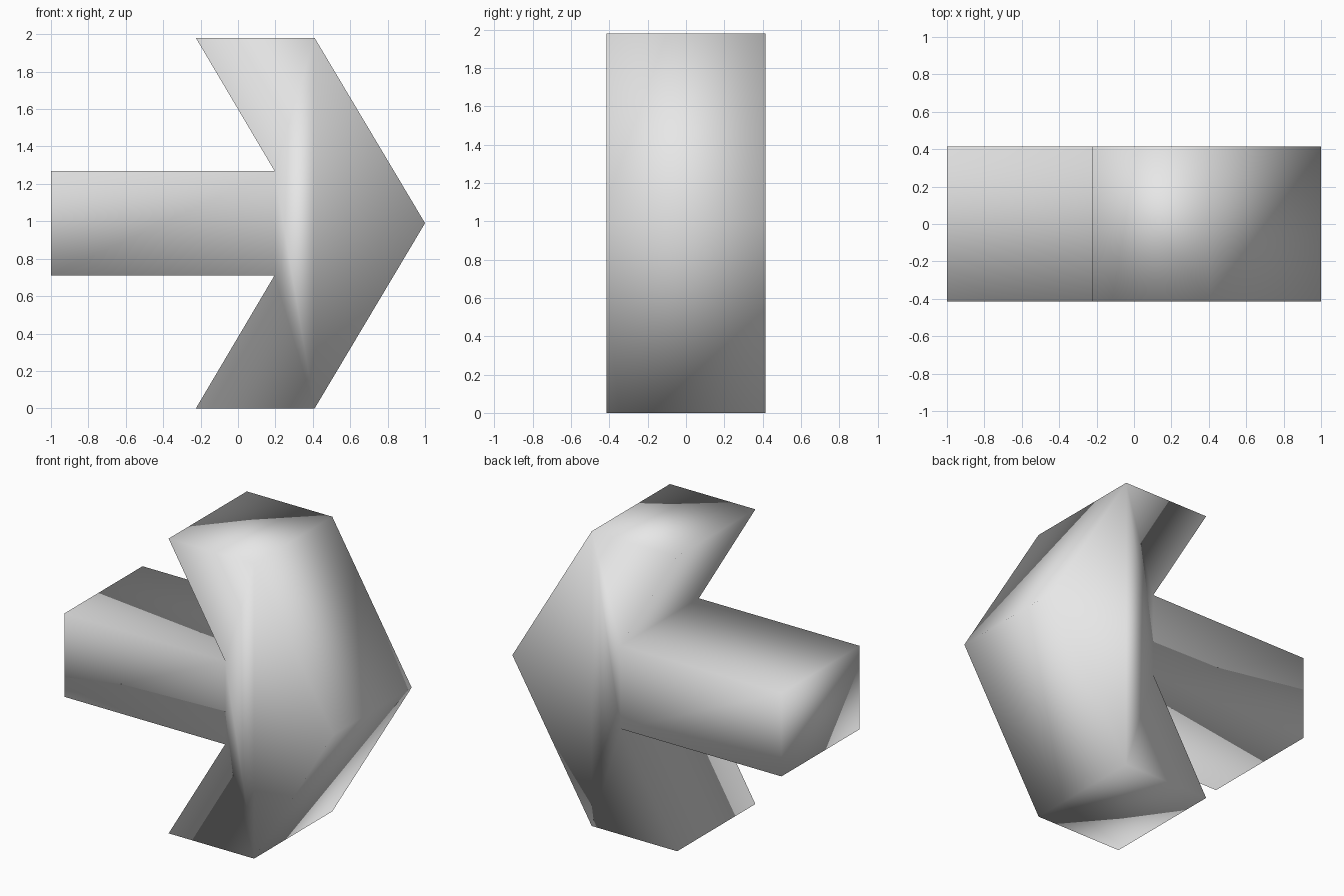
import bpy
import bmesh

cube = bpy.data.objects.get("Cube")
if cube:
    bpy.data.objects.remove(cube, do_unlink=True)

HALF_DEPTH = 0.415
MIDDLE = 0.99

# Plain grey material
grey = bpy.data.materials.new("light_grey")
grey.use_nodes = True
colour = (0.8, 0.8, 0.8, 1)
grey.diffuse_color = colour
grey.node_tree.nodes["Principled BSDF"].inputs["Base Color"].default_value = colour

# Upper half of the arrow outline, mirrored about its middle line
upper = [(0.41, 0.99), (-0.225, 0.99), (0.195, 0.28), (-1, 0.28)]
outline = [(1, 0)] + upper + [(x, -z) for x, z in reversed(upper)]

# Extrude the outline through the depth
bm = bmesh.new()
face = bm.faces.new([bm.verts.new((x, -HALF_DEPTH, MIDDLE + z)) for x, z in outline])
extruded = bmesh.ops.extrude_face_region(bm, geom=[face], use_keep_orig=True)
moved = [v for v in extruded["geom"] if isinstance(v, bmesh.types.BMVert)]
bmesh.ops.translate(bm, verts=moved, vec=(0, 2 * HALF_DEPTH, 0))
bmesh.ops.recalc_face_normals(bm, faces=bm.faces)

# Shading flows smoothly round every edge
for f in bm.faces:
    f.smooth = True

mesh = bpy.data.meshes.new("arrow_block")
bm.to_mesh(mesh)
bm.free()
mesh.materials.append(grey)
arrow = bpy.data.objects.new("arrow_block", mesh)
bpy.context.collection.objects.link(arrow)
